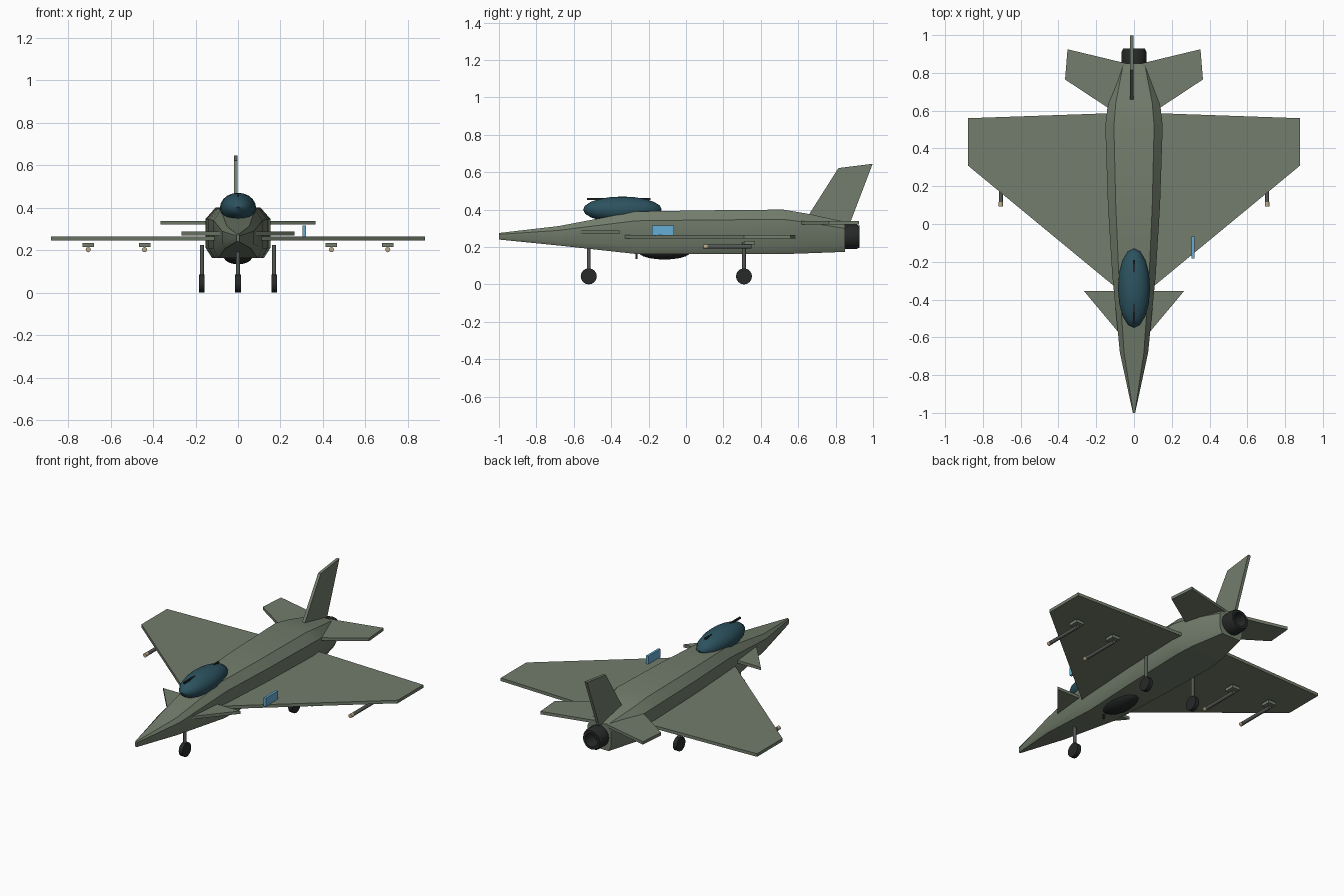
import bpy, bmesh, math
from mathutils import Vector

if "Cube" in bpy.data.objects:
    bpy.data.objects.remove(bpy.data.objects["Cube"])


def material(name, r, g, b):
    m = bpy.data.materials.new(name)
    m.diffuse_color = (r, g, b, 1)
    m.use_nodes = True
    m.node_tree.nodes["Principled BSDF"].inputs["Base Color"].default_value = m.diffuse_color
    return m


OLIVE = material("olive paint", 0.17, 0.205, 0.15)
DARK = material("dark metal", 0.02, 0.022, 0.022)
STEEL = material("strut metal", 0.09, 0.10, 0.09)
GLASS = material("tinted glass", 0.025, 0.085, 0.115)
BLUE = material("light blue", 0.13, 0.42, 0.66)
TAN = material("tan tip", 0.52, 0.40, 0.24)


def make(name, bm, mat, smooth=False):
    bmesh.ops.recalc_face_normals(bm, faces=bm.faces)
    me = bpy.data.meshes.new(name)
    bm.to_mesh(me)
    bm.free()
    ob = bpy.data.objects.new(name, me)
    bpy.context.collection.objects.link(ob)
    me.materials.append(mat)
    if smooth:
        bpy.ops.object.select_all(action='DESELECT')
        ob.select_set(True)
        bpy.context.view_layer.objects.active = ob
        bpy.ops.object.shade_smooth_by_angle(angle=math.radians(35))
    return ob


def plate(name, pts, offset, mat):
    """Flat outline of 3D points, thickened along an offset vector."""
    bm = bmesh.new()
    a = [bm.verts.new(p) for p in pts]
    b = [bm.verts.new(Vector(p) + Vector(offset)) for p in pts]
    bm.faces.new(a)
    bm.faces.new(b[::-1])
    for i in range(len(a)):
        j = (i + 1) % len(a)
        bm.faces.new((a[i], b[i], b[j], a[j]))
    return make(name, bm, mat)


def box(name, lo, hi, mat):
    (x0, y0, z0), (x1, y1, z1) = lo, hi
    return plate(name, [(x0, y0, z0), (x1, y0, z0), (x1, y1, z0), (x0, y1, z0)],
                 (0, 0, z1 - z0), mat)


def rod(name, p0, p1, r, mat, n=12):
    p0, p1 = Vector(p0), Vector(p1)
    d = p1 - p0
    bm = bmesh.new()
    bmesh.ops.create_cone(bm, cap_ends=True, segments=n, radius1=r, radius2=r, depth=d.length)
    bmesh.ops.rotate(bm, verts=bm.verts, matrix=d.to_track_quat('Z', 'Y').to_matrix())
    bmesh.ops.translate(bm, verts=bm.verts, vec=(p0 + p1) / 2)
    return make(name, bm, mat, True)


def ellipsoid(name, centre, size, mat):
    bm = bmesh.new()
    bmesh.ops.create_uvsphere(bm, u_segments=16, v_segments=10, radius=1)
    bmesh.ops.scale(bm, verts=bm.verts, vec=size)
    bmesh.ops.translate(bm, verts=bm.verts, vec=centre)
    return make(name, bm, mat, True)


# Fuselage: chamfered sections as (y, half width, bottom z, top z)
bm = bmesh.new()
rings = []
for y, w, b, t in [(-1, 0.006, 0.24, 0.275), (-0.68, 0.075, 0.208, 0.312),
                   (-0.27, 0.115, 0.163, 0.39), (0.1, 0.138, 0.162, 0.396),
                   (0.52, 0.152, 0.162, 0.40), (0.64, 0.138, 0.166, 0.38),
                   (0.85, 0.08, 0.174, 0.335)]:
    h = t - b
    half = [(0.8 * w, b), (w, b + 0.2 * h), (w, t - 0.22 * h), (0.7 * w, t)]
    rings.append([bm.verts.new((x, y, z)) for x, z in
                  half + [(-x, z) for x, z in reversed(half)]])
for r0, r1 in zip(rings, rings[1:]):
    for i in range(8):
        j = (i + 1) % 8
        bm.faces.new((r0[i], r0[j], r1[j], r1[i]))
bm.faces.new(rings[0])
bm.faces.new(rings[-1])
make("fuselage", bm, OLIVE, True)

# Exhaust nozzle: revolved ring with a recessed throat
bm = bmesh.new()
profile = [(0.066, 0.84), (0.066, 0.91), (0.058, 0.928), (0.042, 0.928), (0.036, 0.855)]
loops = [[bm.verts.new((r * math.cos(k * math.tau / 16), y, 0.255 + r * math.sin(k * math.tau / 16)))
          for k in range(16)] for r, y in profile]
for a, b in zip(loops, loops[1:]):
    for i in range(16):
        j = (i + 1) % 16
        bm.faces.new((a[i], a[j], b[j], b[i]))
bm.faces.new(loops[-1])
bm.faces.new(loops[0])
make("exhaust_nozzle", bm, DARK, True)

# Flying surfaces, gear and stores on both sides
for side, s in (("right", 1), ("left", -1)):
    surfaces = [
        ("main_wing", [(0.08, -0.35), (0.88, 0.31), (0.88, 0.56), (0.08, 0.588)], 0.246, 0.019),
        ("tailplane", [(0.07, 0.575), (0.13, 0.61), (0.365, 0.765), (0.352, 0.925), (0.04, 0.85)], 0.32, 0.018),
        ("canard", [(0.06, -0.60), (0.265, -0.355), (0.06, -0.355)], 0.27, 0.018)]
    for part, pts, z, thick in surfaces:
        plate(f"{side}_{part}", [(s * x, y, z) for x, y in pts], (0, 0, thick), OLIVE)

    x = s * 0.17
    rod(f"{side}_main_strut", (x, 0.31, 0.04), (x, 0.31, 0.225), 0.010, STEEL)
    rod(f"{side}_main_wheel", (x - 0.013, 0.31, 0.043), (x + 0.013, 0.31, 0.043), 0.043, DARK, 16)

    for place, x in (("inner", s * 0.44), ("outer", s * 0.705)):
        box(f"{side}_{place}_pylon", (x - 0.027, 0.31, 0.214), (x + 0.027, 0.37, 0.233), OLIVE)
        rod(f"{side}_{place}_store", (x, 0.115, 0.202), (x, 0.35, 0.202), 0.011, STEEL)
        rod(f"{side}_{place}_store_tip", (x, 0.093, 0.202), (x, 0.116, 0.202), 0.012, TAN)

# Tail fin
plate("tail_fin", [(-0.02, y, z) for y, z in
                   [(0.655, 0.37), (0.815, 0.622), (0.998, 0.645), (0.878, 0.33), (0.80, 0.33)]],
      (0.018, 0, 0), OLIVE)

# Nose gear
rod("nose_strut", (0, -0.52, 0.04), (0, -0.52, 0.22), 0.010, STEEL)
rod("nose_wheel", (-0.013, -0.52, 0.043), (0.013, -0.52, 0.043), 0.043, DARK, 16)

# Canopy with its frame rail, and the belly pod with a blade aerial
ellipsoid("canopy", (0, -0.34, 0.40), (0.085, 0.21, 0.07), GLASS)
box("canopy_rail", (-0.005, -0.53, 0.452), (0.005, -0.19, 0.463), DARK)
ellipsoid("belly_pod", (0, -0.115, 0.175), (0.07, 0.14, 0.042), DARK)
box("belly_aerial", (-0.006, -0.27, 0.137), (0.006, -0.26, 0.18), DARK)

# Small upright panel on one wing
box("wing_panel", (0.304, -0.183, 0.262), (0.319, -0.065, 0.315), BLUE)
